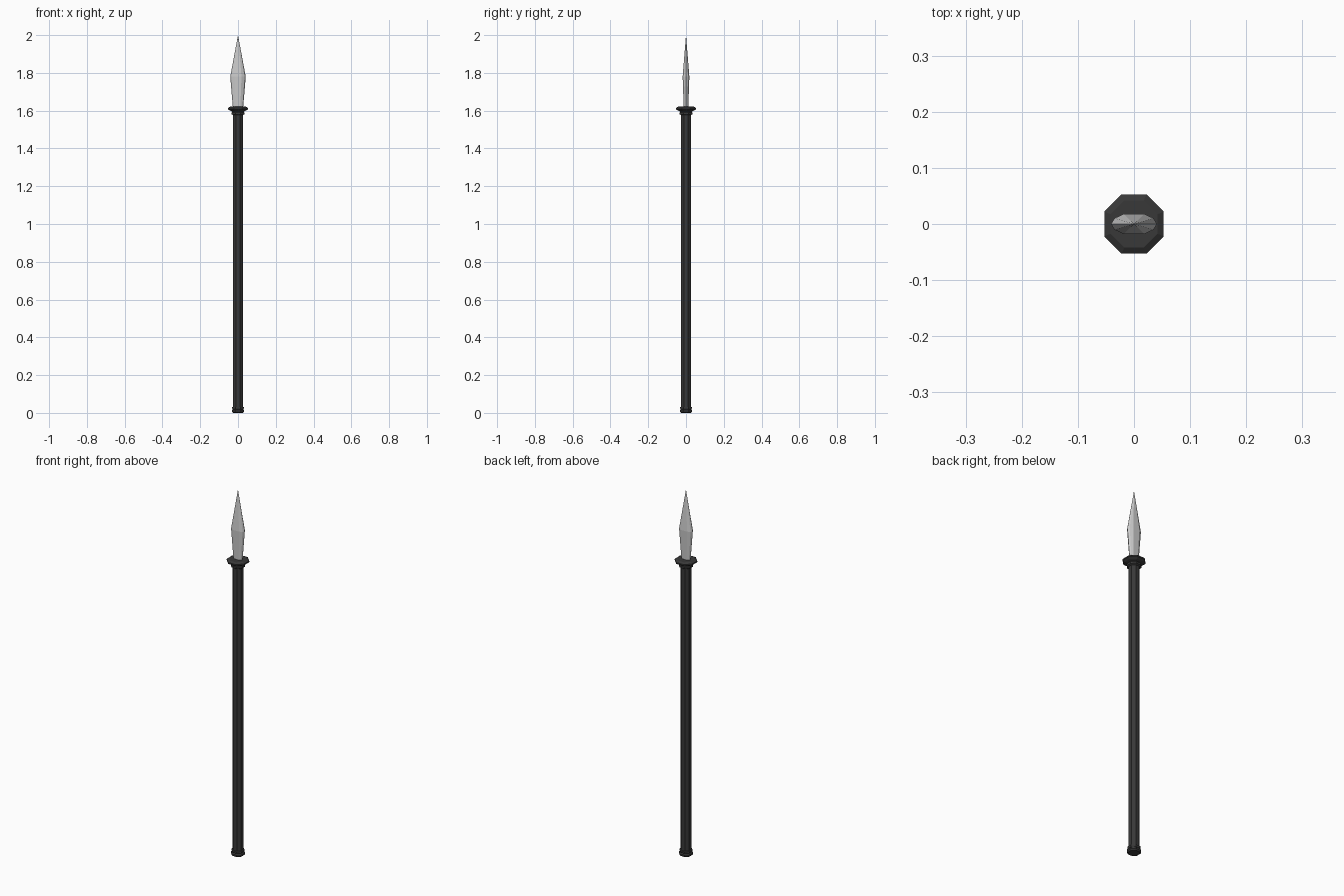
import bpy, bmesh, math

if "Cube" in bpy.data.objects:
    bpy.data.objects.remove(bpy.data.objects["Cube"])

dark = bpy.data.materials.new("dark_metal")
dark.diffuse_color = (0.04, 0.04, 0.04, 1)
dark.use_nodes = True
dark.node_tree.nodes["Principled BSDF"].inputs["Base Color"].default_value = dark.diffuse_color


def loft(name, rings, mat=None):
    """Bridge successive rings of points, capping both ends."""
    bm = bmesh.new()
    rows = [[bm.verts.new(p) for p in ring] for ring in rings]
    n = len(rows[0])
    for a, b in zip(rows, rows[1:]):
        for i in range(n):
            j = (i + 1) % n
            bm.faces.new((a[i], a[j], b[j], b[i]))
    bm.faces.new(rows[0][::-1])
    bm.faces.new(rows[-1])
    bmesh.ops.remove_doubles(bm, verts=bm.verts, dist=1e-5)
    bmesh.ops.recalc_face_normals(bm, faces=bm.faces)
    mesh = bpy.data.meshes.new(name)
    bm.to_mesh(mesh)
    bm.free()
    obj = bpy.data.objects.new(name, mesh)
    bpy.context.collection.objects.link(obj)
    if mat:
        mesh.materials.append(mat)
    return obj


def octagon(half, z):
    """Octagon with flat sides on the axes, half = centre to flat."""
    r = half / math.cos(math.pi / 8)
    return [(r * math.cos((i + 0.5) * math.pi / 4),
             r * math.sin((i + 0.5) * math.pi / 4), z) for i in range(8)]


def turned(name, profile):
    return loft(name, [octagon(h, z) for h, z in profile], dark)


# Shaft and its end fittings
turned("shaft", [(0.026, 0.02), (0.026, 1.59)])
turned("butt_cap", [(0.027, 0), (0.033, 0.006), (0.033, 0.014),
                    (0.028, 0.019), (0.031, 0.024), (0.031, 0.030), (0.026, 0.032)])
turned("lower_collar", [(0.026, 1.576), (0.034, 1.581), (0.034, 1.590), (0.029, 1.597)])
turned("guard", [(0.029, 1.595), (0.042, 1.600), (0.053, 1.607),
                 (0.053, 1.614), (0.042, 1.621)])

# Blade: flattened faceted section, swelling then tapering to a point
quarter = [(1, 0), (0.84, 0.58), (0.45, 1)]
half = quarter + [(-x, y) for x, y in quarter[:0:-1]]
section = half + [(-x, -y) for x, y in half]
stations = [(0.027, 0.012, 1.615), (0.041, 0.0178, 1.78), (0.00001, 0.00001, 2.0)]
rings = [[(x * w, y * t, z) for x, y in section] for w, t, z in stations[:2]]
blade = loft("blade", rings)

# Draw the blade's upper cap up into the tip
bm = bmesh.new()
bm.from_mesh(blade.data)
cap = max(bm.faces, key=lambda f: f.calc_center_median().z)
tip = bmesh.ops.poke(bm, faces=[cap])["verts"][0]
tip.co = (0, 0, 2.0)
bm.normal_update()
bm.to_mesh(blade.data)
bm.free()
